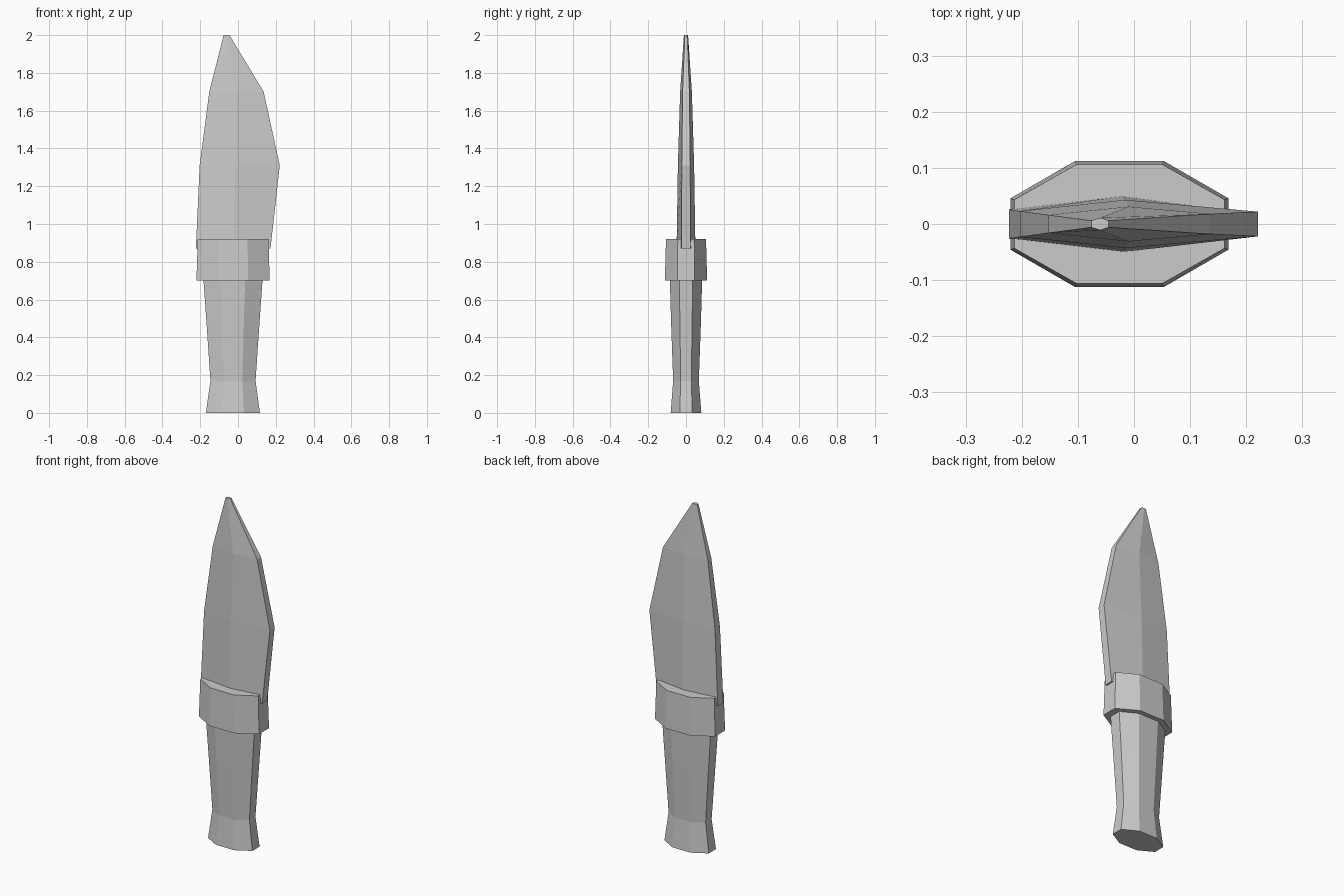
import bpy
import bmesh

cube = bpy.data.objects.get("Cube")
if cube:
    bpy.data.objects.remove(cube, do_unlink=True)

grey = bpy.data.materials.new("light grey")
grey.use_nodes = True
grey.diffuse_color = (0.6, 0.6, 0.6, 1)
grey.node_tree.nodes["Principled BSDF"].inputs["Base Color"].default_value = (0.6, 0.6, 0.6, 1)


def loft(name, sections):
    """Skin a stack of equal-length horizontal rings and cap both ends."""
    bm = bmesh.new()
    rings = [[bm.verts.new(p) for p in ring] for ring in sections]
    for low, high in zip(rings, rings[1:]):
        for i in range(len(low)):
            j = (i + 1) % len(low)
            bm.faces.new((low[i], low[j], high[j], high[i]))
    bm.faces.new(rings[0][::-1])
    bm.faces.new(rings[-1])
    bmesh.ops.recalc_face_normals(bm, faces=bm.faces)
    mesh = bpy.data.meshes.new(name)
    bm.to_mesh(mesh)
    bm.free()
    mesh.materials.append(grey)
    obj = bpy.data.objects.new(name, mesh)
    bpy.context.collection.objects.link(obj)
    return obj


def octagon(z, x0, x1, depth):
    """Stretched regular octagon between x0 and x1."""
    k = 0.41
    corners = [(1, -k), (1, k), (k, 1), (-k, 1), (-1, k), (-1, -k), (-k, -1), (k, -1)]
    mid, half = (x0 + x1) / 2, (x1 - x0) / 2
    return [(mid + half * u, depth * v, z) for u, v in corners]


def blade_ring(z, spine, ridge, edge, spine_y, ridge_y, edge_y):
    """Six-sided section: blunt spine, thick ridge, blunt cutting edge."""
    return [(edge, -edge_y, z), (edge, edge_y, z), (ridge, ridge_y, z),
            (spine, spine_y, z), (spine, -spine_y, z), (ridge, -ridge_y, z)]


# Handle with flared pommel end
loft("handle", [octagon(0, -0.17, 0.116, 0.081),
                octagon(0.17, -0.146, 0.093, 0.068),
                octagon(0.48, -0.167, 0.114, 0.079),
                octagon(0.72, -0.184, 0.131, 0.086)])

# Guard collar
loft("guard", [octagon(0.7, -0.22, 0.168, 0.112),
               octagon(0.92, -0.213, 0.161, 0.106)])

# Blade
loft("blade", [blade_ring(0.87, -0.223, -0.02, 0.172, 0.026, 0.05, 0.024),
               blade_ring(1.31, -0.203, -0.015, 0.221, 0.023, 0.043, 0.022),
               blade_ring(1.7, -0.152, -0.01, 0.136, 0.016, 0.031, 0.018),
               blade_ring(2.0, -0.076, -0.06, -0.045, 0.006, 0.011, 0.006)])
